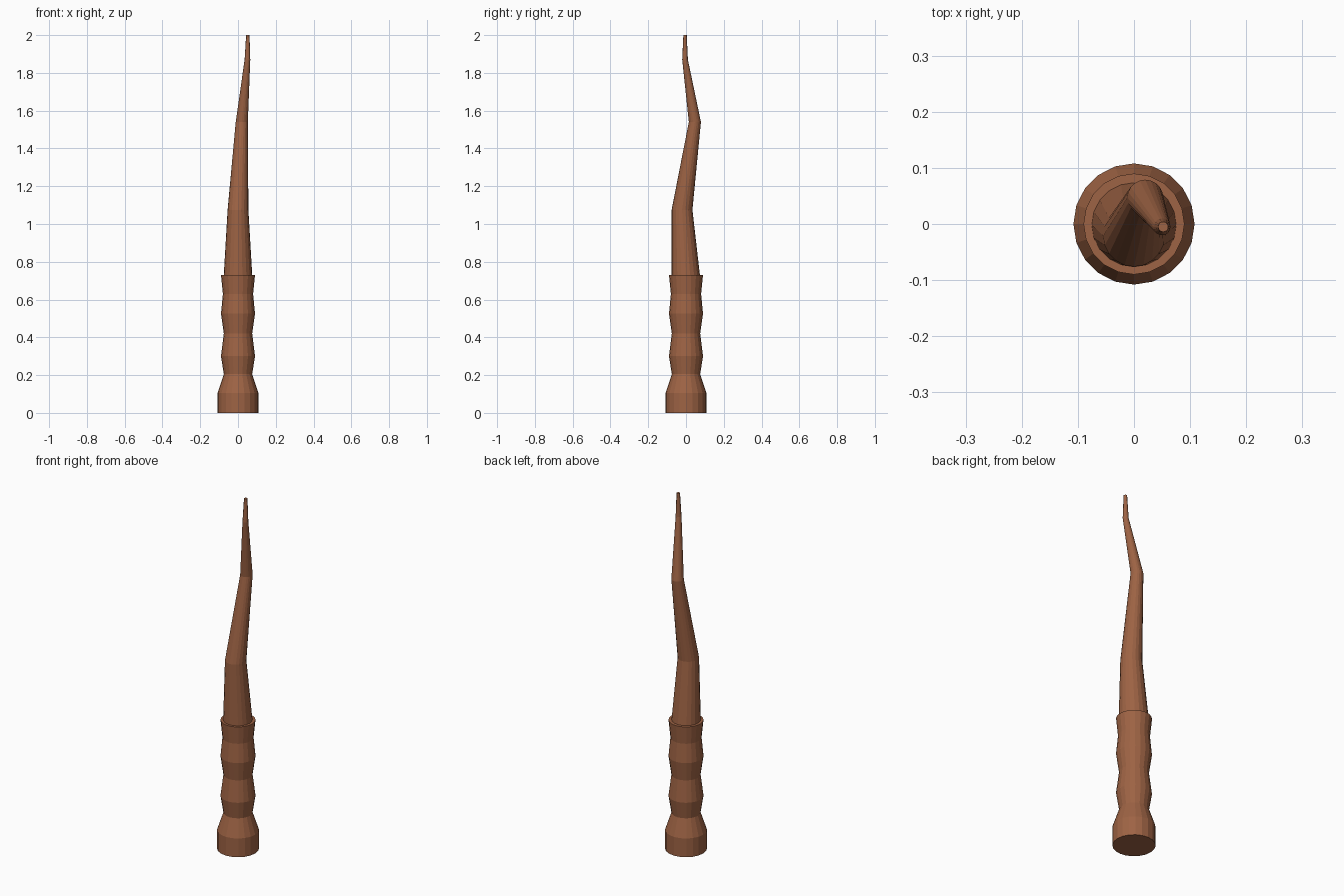
import bpy, bmesh, math

if "Cube" in bpy.data.objects:
    bpy.data.objects.remove(bpy.data.objects["Cube"])

SIDES = 20

wood = bpy.data.materials.new("reddish_brown_wood")
wood.diffuse_color = (0.34, 0.125, 0.058, 1)
wood.use_nodes = True
wood.node_tree.nodes["Principled BSDF"].inputs["Base Color"].default_value = wood.diffuse_color


def ringed_tube(name, rings):
    """Skin a capped tube through horizontal rings given as (x, y, z, radius)."""
    bm = bmesh.new()
    loops = []
    for x, y, z, r in rings:
        loops.append([bm.verts.new((x + r * math.cos(2 * math.pi * i / SIDES),
                                    y + r * math.sin(2 * math.pi * i / SIDES), z))
                      for i in range(SIDES)])
    for low, high in zip(loops, loops[1:]):
        for i in range(SIDES):
            j = (i + 1) % SIDES
            bm.faces.new((low[i], low[j], high[j], high[i]))
    bm.faces.new(loops[0][::-1])
    bm.faces.new(loops[-1])
    mesh = bpy.data.meshes.new(name)
    bm.to_mesh(mesh)
    bm.free()
    mesh.materials.append(wood)
    obj = bpy.data.objects.new(name, mesh)
    bpy.context.collection.objects.link(obj)
    return obj


# Handle: wide pommel, two grip swells and a flared rim
handle_profile = [(0, 0.108), (0.106, 0.108), (0.205, 0.075), (0.30, 0.09),
                  (0.42, 0.075), (0.525, 0.09), (0.63, 0.08), (0.73, 0.09)]
ringed_tube("handle", [(0, 0, z, r) for z, r in handle_profile])

# Shaft: crooked taper rising from inside the handle rim
ringed_tube("crooked_shaft", [(0, 0, 0.70, 0.077),
                              (0, -0.021, 1.075, 0.055),
                              (0.02, 0.047, 1.54, 0.032),
                              (0.05, -0.005, 1.87, 0.015),
                              (0.052, -0.005, 2.0, 0.009)])
